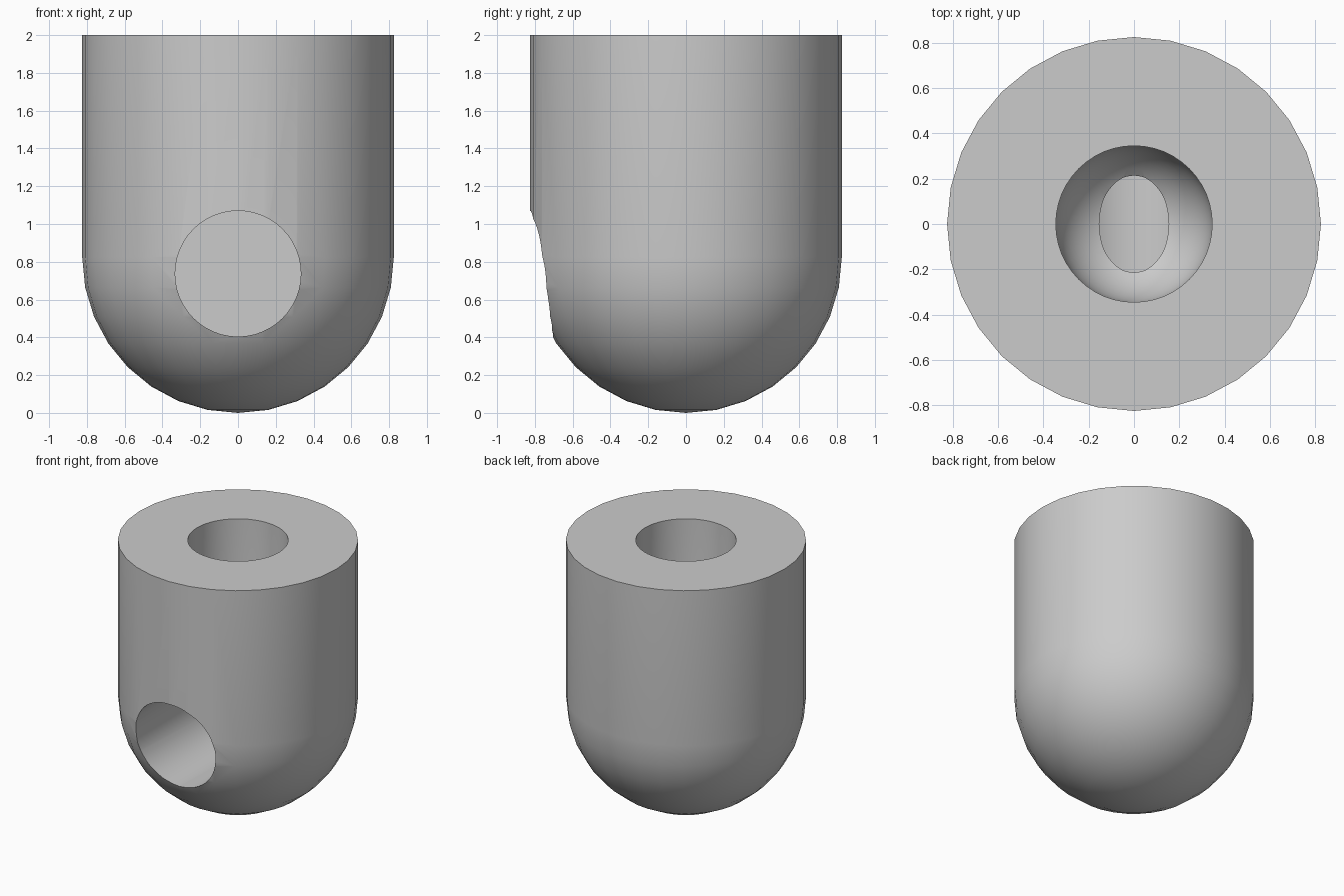
import bpy, bmesh, math
from mathutils import Matrix, Vector

if "Cube" in bpy.data.objects:
    bpy.data.objects.remove(bpy.data.objects["Cube"])

TOP, RADIUS = 2.0, 0.825

grey = bpy.data.materials.new("plain grey")
grey.use_nodes = True
grey.diffuse_color = (0.6, 0.6, 0.6, 1)
grey.node_tree.nodes["Principled BSDF"].inputs["Base Color"].default_value = grey.diffuse_color


def lathe(name, profile, sides):
    """Spin a closed (radius, z) profile into a solid."""
    bm = bmesh.new()
    verts = [bm.verts.new((r, 0, z)) for r, z in profile]
    edges = [bm.edges.new(pair) for pair in zip(verts, verts[1:])]
    bmesh.ops.spin(bm, geom=verts + edges, axis=(0, 0, 1), cent=(0, 0, 0),
                   angle=math.tau, steps=sides)
    bmesh.ops.remove_doubles(bm, verts=bm.verts, dist=1e-4)
    bmesh.ops.dissolve_limit(bm, angle_limit=0.001, verts=bm.verts,
                             edges=[e for e in bm.edges if e.is_manifold
                                    and e.calc_face_angle(1) < 0.001
                                    and any(v.co.xy.length < 1e-4 for v in e.verts)])
    bmesh.ops.recalc_face_normals(bm, faces=bm.faces)
    mesh = bpy.data.meshes.new(name)
    bm.to_mesh(mesh)
    bm.free()
    mesh.materials.append(grey)
    obj = bpy.data.objects.new(name, mesh)
    bpy.context.collection.objects.link(obj)
    return obj


def round_bottomed(radius, centre, top, rings):
    """Profile of an upright cylinder ending in a hemisphere."""
    arc = [(radius * math.sin(a), centre - radius * math.cos(a))
           for a in (i * math.pi / 2 / rings for i in range(rings + 1))]
    arc[0] = (0, centre - radius)
    return arc + [(radius, top), (0, top)]


# Round-bottomed body
body = lathe("body", round_bottomed(RADIUS, RADIUS, TOP, 8), 32)

# Round-bottomed socket from the top, flat-ended bore from the front
socket = lathe("socket_cutter", round_bottomed(0.345, 1.34, TOP + 0.2, 12), 48)
bore = lathe("bore_cutter", [(0, 0), (0.333, 0), (0.333, 1.4), (0, 1.4)], 48)
bore.data.transform(Matrix.Translation((0, 0.35, 0.737)) @ Matrix.Rotation(math.pi / 2, 4, "X"))

bpy.ops.object.select_all(action="DESELECT")
bpy.context.view_layer.objects.active = body
body.select_set(True)
for cutter in (socket, bore):
    cutter.hide_render = True
    cut = body.modifiers.new(cutter.name, "BOOLEAN")
    cut.operation, cut.solver, cut.object = "DIFFERENCE", "EXACT", cutter
    bpy.ops.object.modifier_apply(modifier=cut.name)
    bpy.data.objects.remove(cutter)

bpy.ops.object.shade_smooth_by_angle(angle=math.radians(30))
